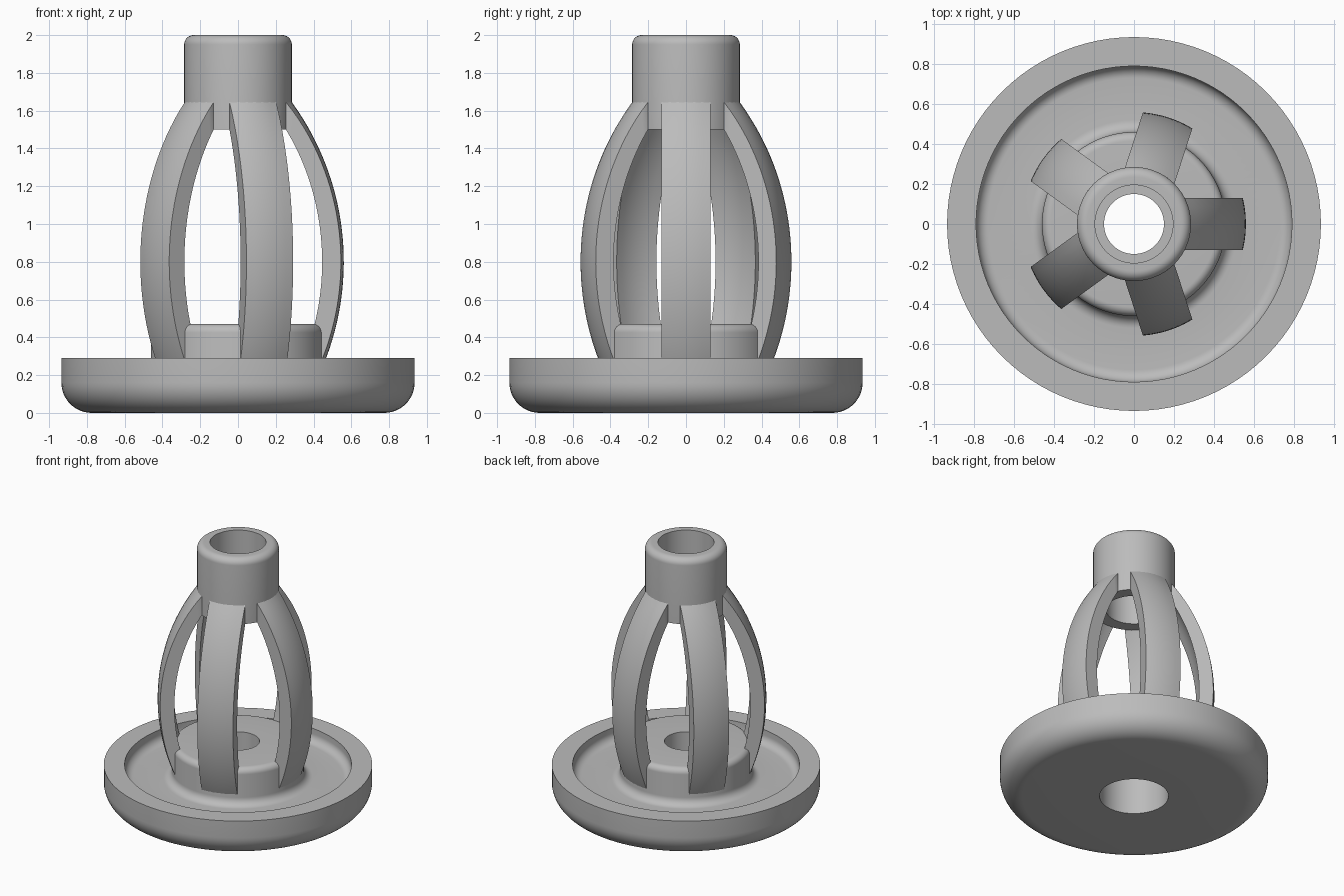
import bpy, bmesh
from math import pi, cos, sin, sqrt, radians

SEGMENTS = 96
RIBS = 5
RIB_HALF_WIDTH = 0.13

cube = bpy.data.objects.get("Cube")
if cube:
    bpy.data.objects.remove(cube, do_unlink=True)

grey = bpy.data.materials.new("plain grey")
grey.use_nodes = True
GREY = (0.5, 0.5, 0.5, 1)
grey.diffuse_color = GREY
grey.node_tree.nodes["Principled BSDF"].inputs["Base Color"].default_value = GREY


def finish(bm, name):
    """Turn a bmesh into a smooth shaded object with sharp edges kept."""
    bmesh.ops.recalc_face_normals(bm, faces=bm.faces)
    mesh = bpy.data.meshes.new(name)
    bm.to_mesh(mesh)
    bm.free()
    mesh.materials.append(grey)
    obj = bpy.data.objects.new(name, mesh)
    bpy.context.collection.objects.link(obj)
    bpy.ops.object.select_all(action="DESELECT")
    obj.select_set(True)
    bpy.context.view_layer.objects.active = obj
    bpy.ops.object.shade_smooth_by_angle(angle=radians(30))
    return obj


def arc(r, z, radius, start, end, steps=8):
    """Fillet points around centre (r, z), angles in degrees."""
    angles = [radians(start + (end - start) * i / steps) for i in range(steps + 1)]
    return [(r + radius * cos(a), z + radius * sin(a)) for a in angles]


def lathe(name, profile):
    """Revolve a closed (radius, height) profile about z."""
    bm = bmesh.new()
    rings = []
    for i in range(SEGMENTS):
        a = 2 * pi * i / SEGMENTS
        rings.append([bm.verts.new((r * cos(a), r * sin(a), z)) for r, z in profile])
    n = len(profile)
    for i, ring in enumerate(rings):
        nxt = rings[(i + 1) % SEGMENTS]
        for j in range(n):
            k = (j + 1) % n
            bm.faces.new((ring[j], nxt[j], nxt[k], ring[k]))
    return finish(bm, name)


# Dished base with raised hub, through hole and wider bore underneath
lathe("base_dish",
      [(0.24, 0)]
      + arc(0.775, 0.16, 0.16, -90, 0, 12)
      + [(0.935, 0.29), (0.79, 0.29)]
      + arc(0.73, 0.25, 0.06, 0, -90)
      + arc(0.52, 0.25, 0.06, 270, 180)
      + arc(0.415, 0.425, 0.045, 0, 90)
      + [(0.15, 0.47), (0.15, 0.3), (0.24, 0.3)])

# Top collar
lathe("top_collar",
      [(0.195, 1.5), (0.285, 1.5)]
      + arc(0.235, 1.95, 0.05, 0, 90)
      + [(0.195, 2.0)])


# Bowed ribs of constant width, joining hub and collar
def bow(widest, bend, z):
    return widest - bend + sqrt(bend ** 2 - (z - 0.8) ** 2)


def make_rib(name, turn):
    bm = bmesh.new()
    rows, across = 32, 6
    loops = []
    for i in range(rows + 1):
        t = i / rows
        z_out = 0.2 + (1.645 - 0.2) * t
        z_in = 0.2 + (1.5 - 0.2) * t
        loop = []
        for r, z, side in ((bow(0.56, 1.436, z_out), z_out, 1),
                           (bow(0.464, 1.458, z_in), z_in, -1)):
            for j in range(across + 1):
                y = side * RIB_HALF_WIDTH * (2 * j / across - 1)
                x = sqrt(r * r - y * y)
                loop.append(bm.verts.new((x * cos(turn) - y * sin(turn),
                                          x * sin(turn) + y * cos(turn), z)))
        loops.append(loop)
    # Tuck the upper end into the collar wall
    n = len(loops[0])
    tuck = [bm.verts.new((v.co.x * 0.88, v.co.y * 0.88, v.co.z)) for v in loops[-1]]
    loops.append(tuck)
    for low, high in zip(loops, loops[1:]):
        for j in range(n):
            k = (j + 1) % n
            bm.faces.new((low[j], low[k], high[k], high[j]))
    for loop in (loops[0], loops[-1]):
        for j in range(across):
            bm.faces.new((loop[j], loop[j + 1], loop[n - 2 - j], loop[n - 1 - j]))
    return finish(bm, name)


for i in range(RIBS):
    make_rib(f"rib_{i + 1}", 2 * pi * i / RIBS)
